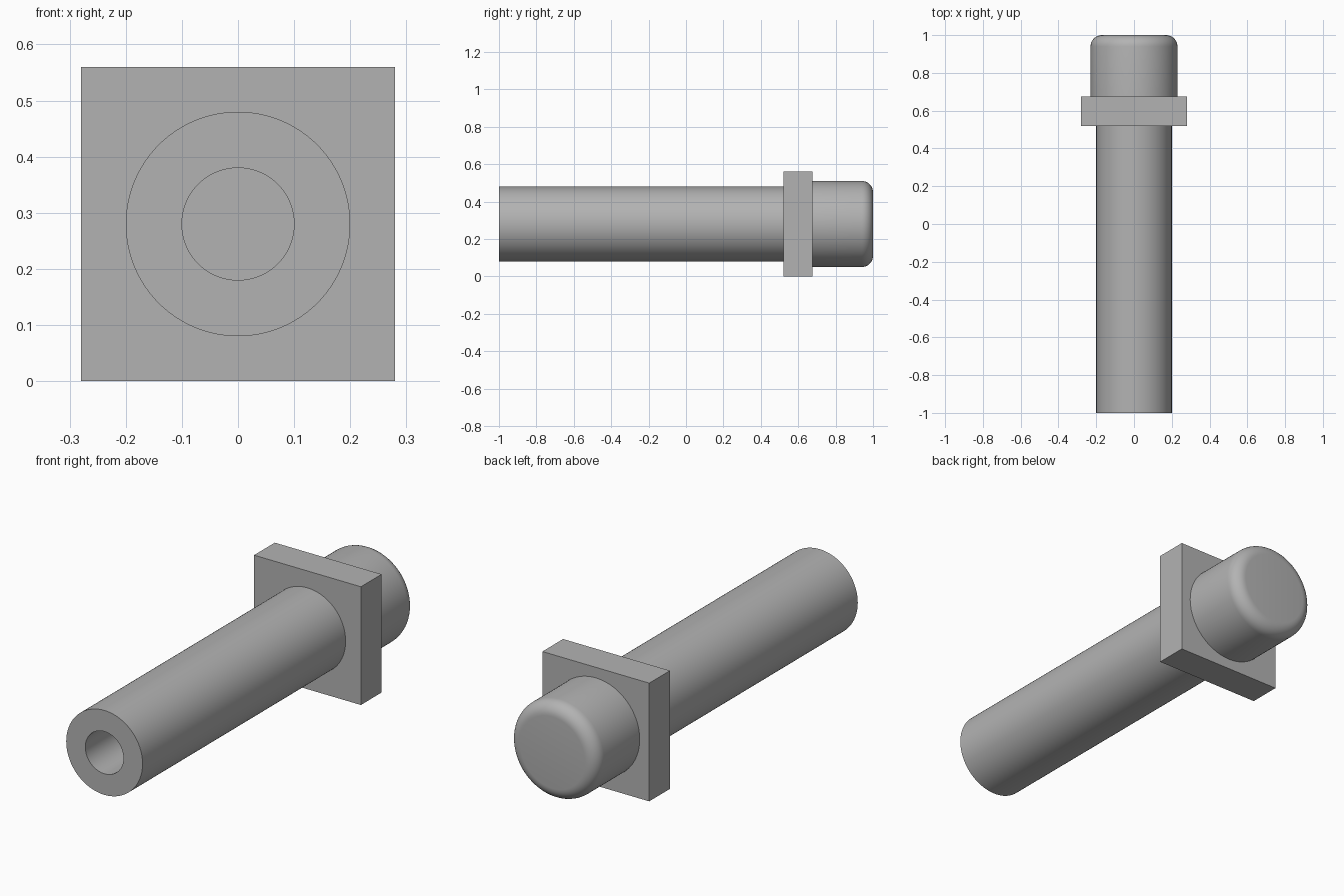
import bpy, bmesh, math
from mathutils import Matrix, Vector

cube = bpy.data.objects.get("Cube")
if cube:
    bpy.data.objects.remove(cube, do_unlink=True)

AXIS_Z = 0.28
SEGMENTS = 96
PLATE_FRONT, PLATE_BACK = 0.52, 0.675

grey = bpy.data.materials.new("plain grey")
grey.use_nodes = True
colour = (0.45, 0.45, 0.45, 1)
grey.diffuse_color = colour
grey.node_tree.nodes["Principled BSDF"].inputs["Base Color"].default_value = colour


def add_object(name, bm):
    bmesh.ops.recalc_face_normals(bm, faces=bm.faces)
    mesh = bpy.data.meshes.new(name)
    bm.to_mesh(mesh)
    bm.free()
    mesh.materials.append(grey)
    obj = bpy.data.objects.new(name, mesh)
    bpy.context.collection.objects.link(obj)
    return obj


def lathe(name, profile):
    """Spin a (radius, y) profile around the long axis."""
    bm = bmesh.new()
    verts = [bm.verts.new((r, y, AXIS_Z)) for r, y in profile]
    edges = [bm.edges.new(pair) for pair in zip(verts, verts[1:])]
    bmesh.ops.spin(bm, geom=verts + edges, cent=(0, 0, AXIS_Z), axis=(0, 1, 0),
                   angle=math.tau, steps=SEGMENTS, use_duplicate=False)
    bmesh.ops.remove_doubles(bm, verts=bm.verts, dist=1e-5)
    obj = add_object(name, bm)
    bpy.ops.object.select_all(action="DESELECT")
    obj.select_set(True)
    bpy.context.view_layer.objects.active = obj
    bpy.ops.object.shade_smooth_by_angle(angle=math.radians(30))
    return obj


# Hollow tube with a bore that ends at the plate
lathe("tube", [(0, PLATE_FRONT), (0.1, PLATE_FRONT), (0.1, -1),
               (0.2, -1), (0.2, PLATE_FRONT)])

# Square flange plate
bm = bmesh.new()
size = Vector((0.56, PLATE_BACK - PLATE_FRONT, 0.56))
centre = Vector((0, (PLATE_FRONT + PLATE_BACK) / 2, AXIS_Z))
bmesh.ops.create_cube(bm, size=1, matrix=Matrix.LocRotScale(centre, None, size))
add_object("flange_plate", bm)

# Rounded end cap
cap_radius, fillet, steps = 0.23, 0.06, 8
profile = [(cap_radius, PLATE_BACK)]
for i in range(steps + 1):
    a = math.pi / 2 * i / steps
    profile.append((cap_radius - fillet + fillet * math.cos(a),
                    1 - fillet + fillet * math.sin(a)))
lathe("end_cap", profile + [(0, 1)])
